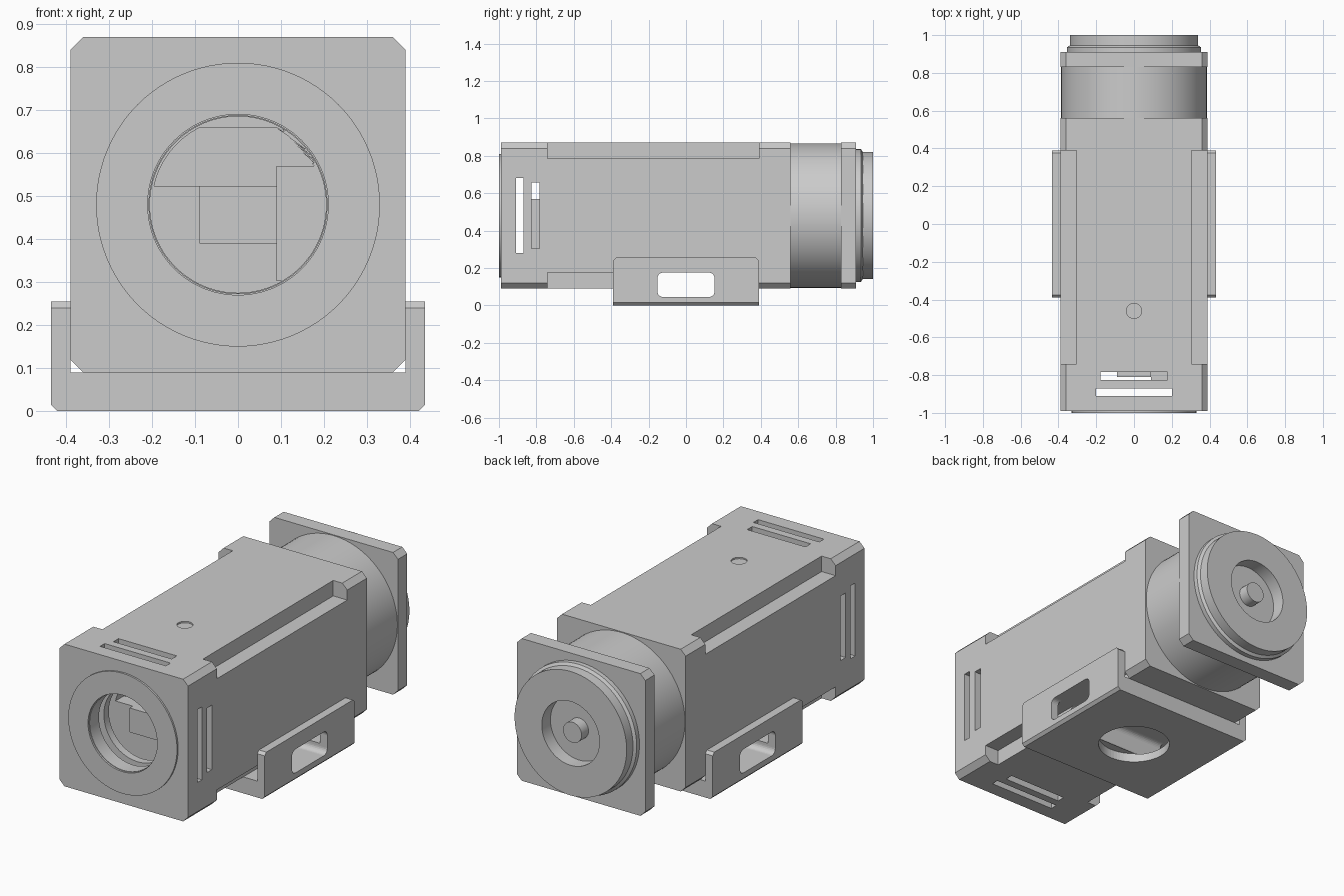
import bpy, bmesh, math
from mathutils import Matrix, Vector

cube = bpy.data.objects.get("Cube")
if cube:
    bpy.data.objects.remove(cube, do_unlink=True)

AXIS_Z = 0.48      # height of the main axis
HALF = 0.39        # half width of the square section


def finish(name, bm, smooth=False):
    bmesh.ops.remove_doubles(bm, verts=bm.verts, dist=1e-5)
    bmesh.ops.recalc_face_normals(bm, faces=bm.faces)
    mesh = bpy.data.meshes.new(name)
    bm.to_mesh(mesh)
    bm.free()
    ob = bpy.data.objects.new(name, mesh)
    bpy.context.collection.objects.link(ob)
    if smooth:
        activate(ob)
        bpy.ops.object.shade_smooth_by_angle(angle=math.radians(30))
    return ob


def activate(ob):
    bpy.ops.object.select_all(action='DESELECT')
    ob.select_set(True)
    bpy.context.view_layer.objects.active = ob


def outline(cx, cz, hw, hh, r, steps=1):
    """Rectangle with cut (steps=1) or rounded corners."""
    pts = []
    for q, (sx, sz) in enumerate([(1, 1), (-1, 1), (-1, -1), (1, -1)]):
        for i in range(steps + 1):
            a = (q + i / steps) * math.pi / 2
            pts.append((cx + sx * (hw - r) + r * math.cos(a),
                        cz + sz * (hh - r) + r * math.sin(a)))
    return pts


def prism_mesh(pts, start, end, axis='Y'):
    bm = bmesh.new()
    place = (lambda p, t: (p[0], t, p[1])) if axis == 'Y' else (lambda p, t: (t, p[0], p[1]))
    a = [bm.verts.new(place(p, start)) for p in pts]
    b = [bm.verts.new(place(p, end)) for p in pts]
    bm.faces.new(a)
    bm.faces.new(b)
    for i in range(len(pts)):
        j = (i + 1) % len(pts)
        bm.faces.new((a[i], a[j], b[j], b[i]))
    return bm


def prism(name, pts, start, end, axis='Y'):
    return finish(name, prism_mesh(pts, start, end, axis))


def box(name, lo, hi):
    bm = bmesh.new()
    bmesh.ops.create_cube(bm, size=1)
    lo, hi = Vector(lo), Vector(hi)
    bmesh.ops.scale(bm, vec=hi - lo, verts=bm.verts)
    bmesh.ops.translate(bm, vec=(lo + hi) / 2, verts=bm.verts)
    return finish(name, bm)


def lathe(name, profile, closed=False):
    """Turn (radius, y) points about the main axis."""
    bm = bmesh.new()
    vs = [bm.verts.new((r, y, AXIS_Z)) for r, y in profile]
    pairs = list(zip(vs, vs[1:])) + ([(vs[-1], vs[0])] if closed else [])
    edges = [bm.edges.new(p) for p in pairs]
    bmesh.ops.spin(bm, geom=vs + edges, cent=(0, 0, AXIS_Z), axis=(0, 1, 0),
                   angle=2 * math.pi, steps=96)
    return finish(name, bm, True)


def rod(name, r, y0, y1):
    return lathe(name, [(0, y0), (r, y0), (r, y1), (0, y1)])


def upright(name, r, z0, z1, y=0):
    bm = bmesh.new()
    bmesh.ops.create_cone(bm, cap_ends=True, segments=64, radius1=r, radius2=r,
                          depth=z1 - z0, matrix=Matrix.Translation((0, y, (z0 + z1) / 2)))
    return finish(name, bm)


def cut(ob, cutters, operation='DIFFERENCE'):
    for c in cutters:
        c.hide_render = True
        m = ob.modifiers.new("cut", 'BOOLEAN')
        m.operation, m.solver, m.object = operation, 'EXACT', c
        activate(ob)
        bpy.ops.object.modifier_apply(modifier=m.name)
        bpy.data.objects.remove(c, do_unlink=True)


square = outline(0, AXIS_Z, HALF, HALF, 0.03)

# Main housing with recessed long edges
body = prism("main_housing", square, -0.91, 0.56)
cutters = []
for sx in (-1, 1):
    for sz in (-1, 1):
        xs = sorted((sx * 0.305, sx * 0.5))
        zs = sorted((AXIS_Z + sz * 0.305, AXIS_Z + sz * 0.5))
        cutters.append(box("edge_cutter", (xs[0], -0.74, zs[0]), (xs[1], 0.39, zs[1])))

# Front chamber with a deeper upper pocket
cutters.append(rod("chamber_cutter", 0.205, -0.95, -0.81))
pocket = rod("pocket_cutter", 0.2, -0.85, -0.71)
cut(pocket, [box("pocket_limit", (-0.3, -1, 0.523), (0.3, -0.5, 0.66))], 'INTERSECT')
cutters.append(pocket)

# Pairs of slots on all four sides
for y0, y1, w in ((-0.93, -0.87, 0.2), (-0.827, -0.783, 0.177)):
    for s in (-1, 1):
        a, b = sorted((s * 0.09, s * 0.5))
        cutters.append(box("side_slot_cutter", (a, y0, AXIS_Z - w), (b, y1, AXIS_Z + w)))
        cutters.append(box("flat_slot_cutter", (-w, y0, AXIS_Z + a), (w, y1, AXIS_Z + b)))


def window_cutter():
    return prism("window_cutter", outline(0, 0.11, 0.153, 0.065, 0.03, 6), -0.6, 0.6, 'X')


cutters.append(window_cutter())
cutters.append(upright("dimple_cutter", 0.04, 0.862, 0.9, -0.46))
cut(body, cutters)

# Front plate and thin face ring
front_plate = prism("front_plate", square, -0.99, -0.91)
cut(front_plate, [rod("bore_cutter", 0.207, -1.1, -0.8)])
lathe("front_ring", [(0.21, -0.985), (0.21, -1), (0.33, -1), (0.33, -0.985)], True)

# Round neck, rear plate and stepped rear flange with a centre pin
rod("rear_neck", 0.386, 0.55, 0.835)
prism("rear_plate", square, 0.83, 0.91)
lathe("rear_flange", [(0, 0.9), (0.355, 0.9), (0.355, 0.935), (0.34, 0.945),
                      (0.34, 1), (0.175, 1), (0.175, 0.925), (0, 0.925)])
rod("rear_pin", 0.056, 0.92, 0.985)

# Mounting bracket: channel with side windows and a round hole below
half_u = [(0.42, 0), (0.435, 0.015), (0.435, 0.255), (HALF, 0.255), (HALF, 0.09)]
channel = half_u + [(-x, z) for x, z in reversed(half_u)]
bm = prism_mesh(channel, -0.39, 0.39)
corners = [e for e in bm.edges
           if all(v.co.z > 0.25 for v in e.verts) and e.verts[0].co.y == e.verts[1].co.y]
bmesh.ops.bevel(bm, geom=corners, offset=0.015, segments=1, affect='EDGES')
bracket = finish("mounting_bracket", bm)
cut(bracket, [window_cutter(), upright("hole_cutter", 0.185, -0.05, 0.05)])
